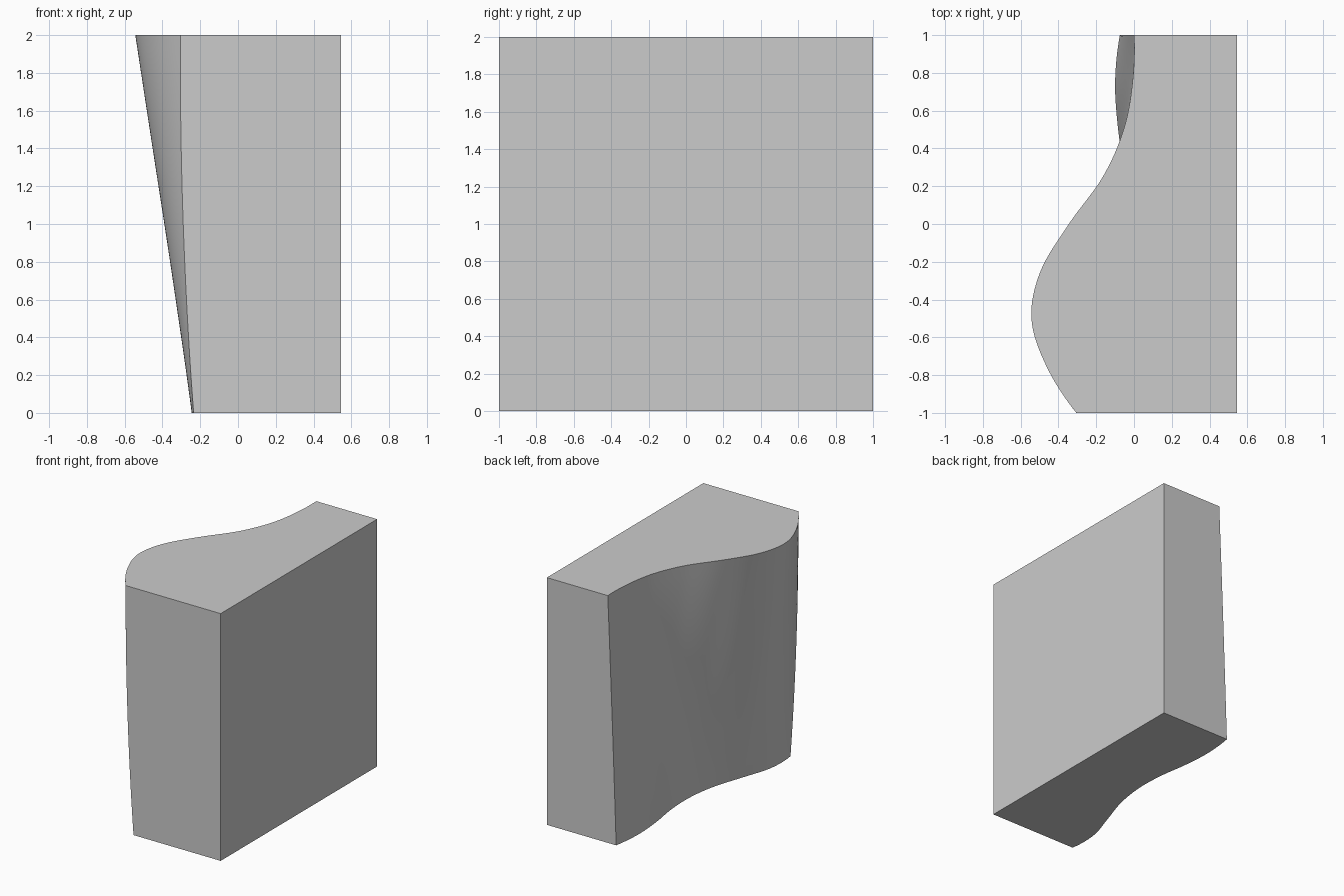
import bpy, bmesh

if "Cube" in bpy.data.objects:
    bpy.data.objects.remove(bpy.data.objects["Cube"])

# Wavy face depth (x) at nine even steps from front to back, at three heights
BOTTOM = [-.235, -.236, -.16, -.08, -.042, -.048, -.084, -.10, -.075]
MIDDLE = [-.29, -.38, -.375, -.265, -.145, -.07, -.045, -.042, -.04]
TOP = [-.305, -.465, -.543, -.495, -.345, -.165, -.055, -.008, 0.0]
RIGHT = 0.545
NY, NZ = 64, 24


def spline(row, s):
    """Smooth curve through evenly spaced values, s from 0 to 1."""
    p = [3 * row[0] - 3 * row[1] + row[2]] + row + [3 * row[-1] - 3 * row[-2] + row[-3]]
    i = min(int(s * 8), 7)
    t = s * 8 - i
    a, b, c, d = p[i:i + 4]
    return b + t / 2 * (c - a + t * (2 * a - 5 * b + 4 * c - d + t * (3 * (b - c) + d - a)))


def wave(s, z):
    """Blend the three profiles quadratically over the height."""
    lo, mid, hi = (spline(r, s) for r in (BOTTOM, MIDDLE, TOP))
    return lo * (z - 1) * (z - 2) / 2 + mid * z * (2 - z) + hi * z * (z - 1) / 2


bm = bmesh.new()
# Wavy left face
grid = [[bm.verts.new((wave(j / NY, 2 * k / NZ), 2 * j / NY - 1, 2 * k / NZ))
         for j in range(NY + 1)] for k in range(NZ + 1)]
for k in range(NZ):
    for j in range(NY):
        f = bm.faces.new((grid[k][j], grid[k + 1][j], grid[k + 1][j + 1], grid[k][j + 1]))
        f.smooth = True

# Flat right, bottom, top, front and back faces
fb, bb, bt, ft = [bm.verts.new((RIGHT, y, z)) for y, z in ((-1, 0), (1, 0), (1, 2), (-1, 2))]
bm.faces.new((fb, bb, bt, ft))
bm.faces.new(grid[0] + [bb, fb])
bm.faces.new(grid[-1] + [bt, ft])
bm.faces.new([row[0] for row in grid] + [ft, fb])
bm.faces.new([row[-1] for row in grid] + [bt, bb])
bmesh.ops.recalc_face_normals(bm, faces=bm.faces[:])

mesh = bpy.data.meshes.new("wavy_block")
bm.to_mesh(mesh)
bm.free()
block = bpy.data.objects.new("wavy_block", mesh)
bpy.context.collection.objects.link(block)

# Single grey colour
grey = bpy.data.materials.new("light_grey")
grey.diffuse_color = (0.6, 0.6, 0.6, 1)
grey.use_nodes = True
grey.node_tree.nodes["Principled BSDF"].inputs["Base Color"].default_value = grey.diffuse_color
mesh.materials.append(grey)

# Smooth wave with crisp outer edges
bpy.context.view_layer.objects.active = block
block.select_set(True)
bpy.ops.object.shade_smooth_by_angle(angle=0.6)
